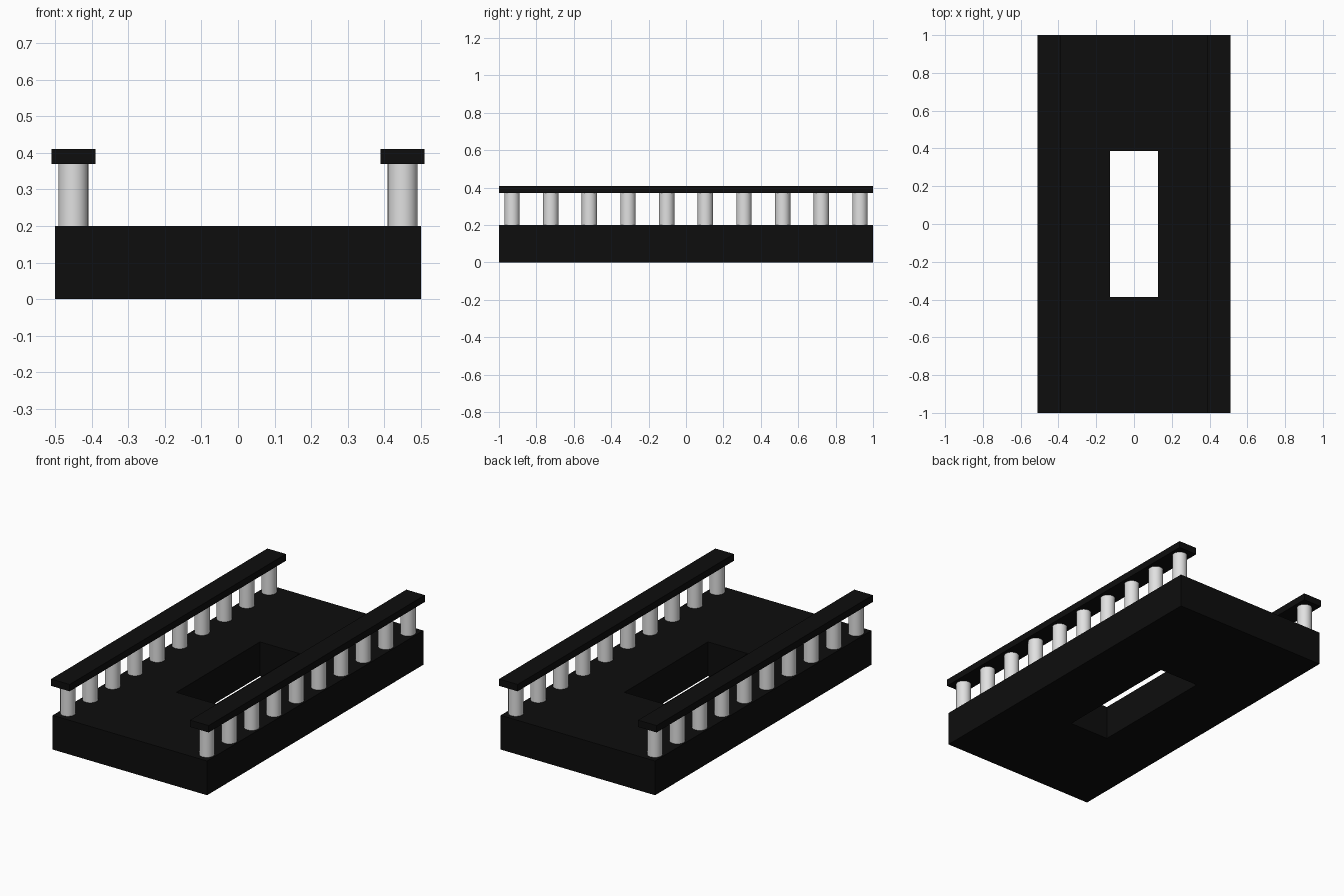
import bpy, bmesh
from mathutils import Matrix

if "Cube" in bpy.data.objects:
    bpy.data.objects.remove(bpy.data.objects["Cube"])


def material(name, v):
    m = bpy.data.materials.new(name)
    m.diffuse_color = (v, v, v, 1)
    m.use_nodes = True
    m.node_tree.nodes["Principled BSDF"].inputs["Base Color"].default_value = m.diffuse_color
    return m


black = material("black", 0.004)
white = material("off white", 0.75)


def finish(name, bm, mat):
    bmesh.ops.recalc_face_normals(bm, faces=bm.faces)
    me = bpy.data.meshes.new(name)
    bm.to_mesh(me)
    bm.free()
    me.materials.append(mat)
    ob = bpy.data.objects.new(name, me)
    bpy.context.collection.objects.link(ob)
    return ob


def box(name, x0, x1, y0, y1, z0, z1, mat):
    bm = bmesh.new()
    size = Matrix.Diagonal((x1 - x0, y1 - y0, z1 - z0, 1))
    mid = Matrix.Translation(((x0 + x1) / 2, (y0 + y1) / 2, (z0 + z1) / 2))
    bmesh.ops.create_cube(bm, size=1, matrix=mid @ size)
    return finish(name, bm, mat)


# Base slab with a rectangular through-opening: ring of quads, extruded up
bm = bmesh.new()
signs = [(-1, -1), (1, -1), (1, 1), (-1, 1)]
outer = [bm.verts.new((sx * 0.5, sy * 1.0, 0)) for sx, sy in signs]
inner = [bm.verts.new((sx * 0.128, sy * 0.386, 0)) for sx, sy in signs]
ring = [bm.faces.new((outer[i], outer[(i + 1) % 4], inner[(i + 1) % 4], inner[i]))
        for i in range(4)]
ext = bmesh.ops.extrude_face_region(bm, geom=ring, use_keep_orig=True)
top = [g for g in ext["geom"] if isinstance(g, bmesh.types.BMVert)]
bmesh.ops.translate(bm, verts=top, vec=(0, 0, 0.2))
finish("base_slab", bm, black)

# Balustrades: a handrail on ten round balusters, on both sides
for side, s in (("left", -1), ("right", 1)):
    box(side + "_handrail", s * 0.45 - 0.06, s * 0.45 + 0.06, -1, 1, 0.37, 0.41, black)
    for i in range(10):
        y = -0.93 + i * 1.86 / 9
        bm = bmesh.new()
        bmesh.ops.create_cone(bm, cap_ends=True, segments=32, radius1=0.041,
                              radius2=0.041, depth=0.17,
                              matrix=Matrix.Translation((s * 0.45, y, 0.285)))
        for f in bm.faces:
            f.smooth = len(f.verts) == 4
        for e in bm.edges:
            e.smooth = all(len(f.verts) == 4 for f in e.link_faces)
        finish(f"{side}_baluster_{i + 1}", bm, white)
